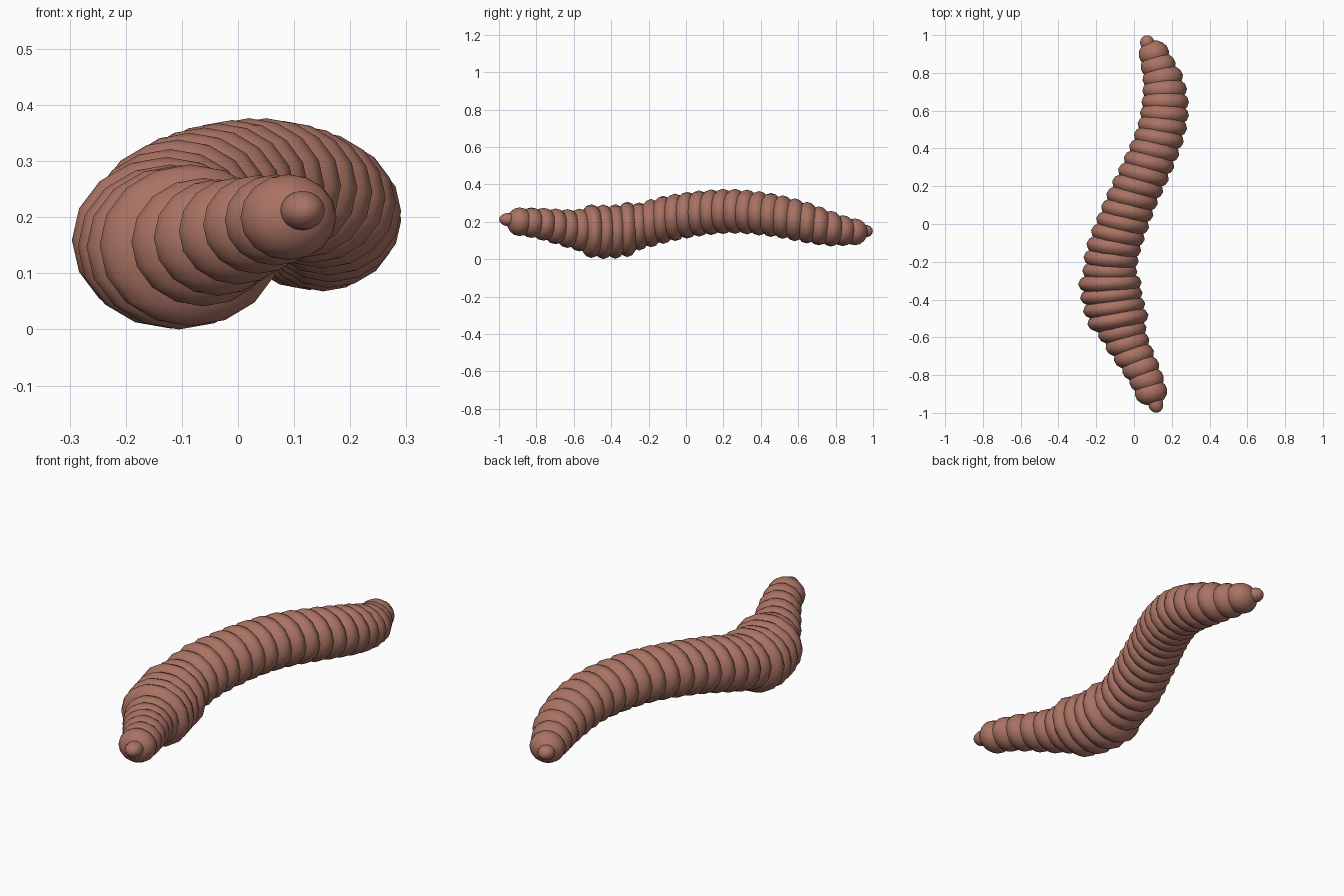
import bpy
import math

cube = bpy.data.objects.get("Cube")
if cube:
    bpy.data.objects.remove(cube, do_unlink=True)

# Skin material
skin = bpy.data.materials.new("earthy pink skin")
skin.use_nodes = True
colour = (0.40, 0.17, 0.125, 1)
skin.diffuse_color = colour
skin.node_tree.nodes["Principled BSDF"].inputs["Base Color"].default_value = colour

# Body path: sideways offset, height and half width, at every other segment
PATH_X = [.09, .035, -.035, -.085, -.12, -.128, -.107, -.06,
          -.01, .05, .107, .15, .165, .152, .105]
PATH_Z = [.2, .187, .164, .15, .148, .175, .21, .235,
          .251, .256, .245, .225, .195, .163, .146]
WIDTH = [.087, .1, .118, .14, .142, .146, .146, .142,
         .139, .137, .135, .132, .126, .108, .081]
START, STEP, COUNT = -.89, .064, 29
FLATTEN = .88
TURN = .5


def sample(keys, t):
    """Smooth (Catmull-Rom) value between neighbouring keys."""
    i = min(int(t), len(keys) - 2)
    u = t - i
    a, b, c, d = (keys[max(0, min(len(keys) - 1, i + k))] for k in (-1, 0, 1, 2))
    return b + u * ((c - a) + u * ((2*a - 5*b + 4*c - d) + u * (3*b - 3*c + d - a))) / 2


def blob(name, location, width, length, yaw):
    bpy.ops.mesh.primitive_uv_sphere_add(segments=16, ring_count=8, radius=1,
                                         location=location, rotation=(0, 0, yaw))
    part = bpy.context.object
    part.name = name
    part.scale = (width, length, width * FLATTEN)
    part.data.materials.append(skin)
    bpy.ops.object.shade_smooth()


# Overlapping body rings, each turned partly across the path
for n in range(COUNT):
    t = n / 2
    before, after = max(t - .5, 0), min(t + .5, len(PATH_X) - 1)
    run = (after - before) * 2 * STEP
    yaw = -TURN * math.atan2(sample(PATH_X, after) - sample(PATH_X, before), run)
    saddle = 6 <= n <= 9
    width = sample(WIDTH, t) * (1.17 if saddle else 1)
    name = "saddle_ring" if saddle else "body_ring"
    blob(f"{name}_{n + 1}", (sample(PATH_X, t), START + n * STEP, sample(PATH_Z, t)),
         width, .07, yaw)

# Small rounded tips at both ends
blob("head_tip", (.115, -.952, .212), .04, .048, .2)
blob("tail_tip", (.07, .96, .15), .038, .04, .2)
